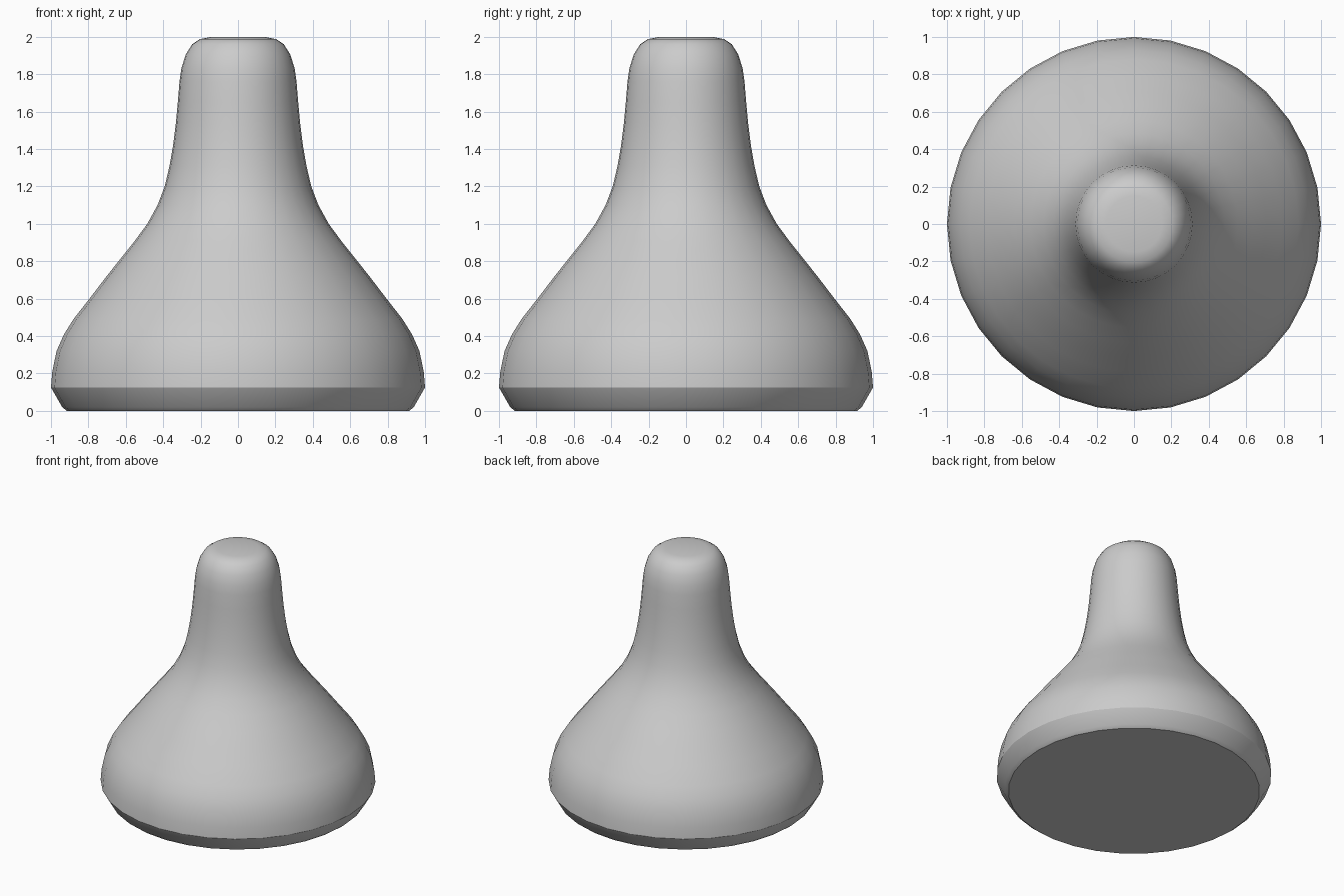
import bpy, bmesh, math
from mathutils import Matrix

if "Cube" in bpy.data.objects:
    bpy.data.objects.remove(bpy.data.objects["Cube"])

SIDES = 32

# Outer profile as (radius, height), base to crown
PROFILE = [
    (0.0, 0.0), (0.915, 0.0), (0.94, 0.02), (1.0, 0.125), (0.993, 0.21),
    (0.97, 0.32), (0.93, 0.41), (0.88, 0.49), (0.79, 0.605), (0.71, 0.71),
    (0.635, 0.805), (0.555, 0.905), (0.485, 1.0), (0.43, 1.10), (0.392, 1.20),
    (0.366, 1.31), (0.347, 1.42), (0.332, 1.54), (0.322, 1.65), (0.313, 1.76),
    (0.303, 1.83), (0.28, 1.905), (0.245, 1.96), (0.205, 1.987),
    (0.15, 1.998), (0.0, 2.0),
]

grey = bpy.data.materials.new("light grey")
grey.diffuse_color = (0.6, 0.6, 0.6, 1.0)
grey.use_nodes = True
grey.node_tree.nodes["Principled BSDF"].inputs["Base Color"].default_value = grey.diffuse_color

# Turned body: flared base, tapering neck and rounded crown
bm = bmesh.new()
verts = [bm.verts.new((r, 0, z)) for r, z in PROFILE]
edges = [bm.edges.new(pair) for pair in zip(verts, verts[1:])]
bmesh.ops.spin(bm, geom=verts + edges, cent=(0, 0, 0), axis=(0, 0, 1),
               angle=math.tau, steps=SIDES, use_duplicate=False)
bmesh.ops.remove_doubles(bm, verts=bm.verts, dist=0.0005)
bmesh.ops.recalc_face_normals(bm, faces=bm.faces)

mesh = bpy.data.meshes.new("turned_body")
bm.to_mesh(mesh)
bm.free()
mesh.materials.append(grey)
body = bpy.data.objects.new("turned_body", mesh)
bpy.context.collection.objects.link(body)

# Smooth sides, crisp base rim
bpy.context.view_layer.objects.active = body
body.select_set(True)
bpy.ops.object.shade_smooth_by_angle(angle=math.radians(28))
